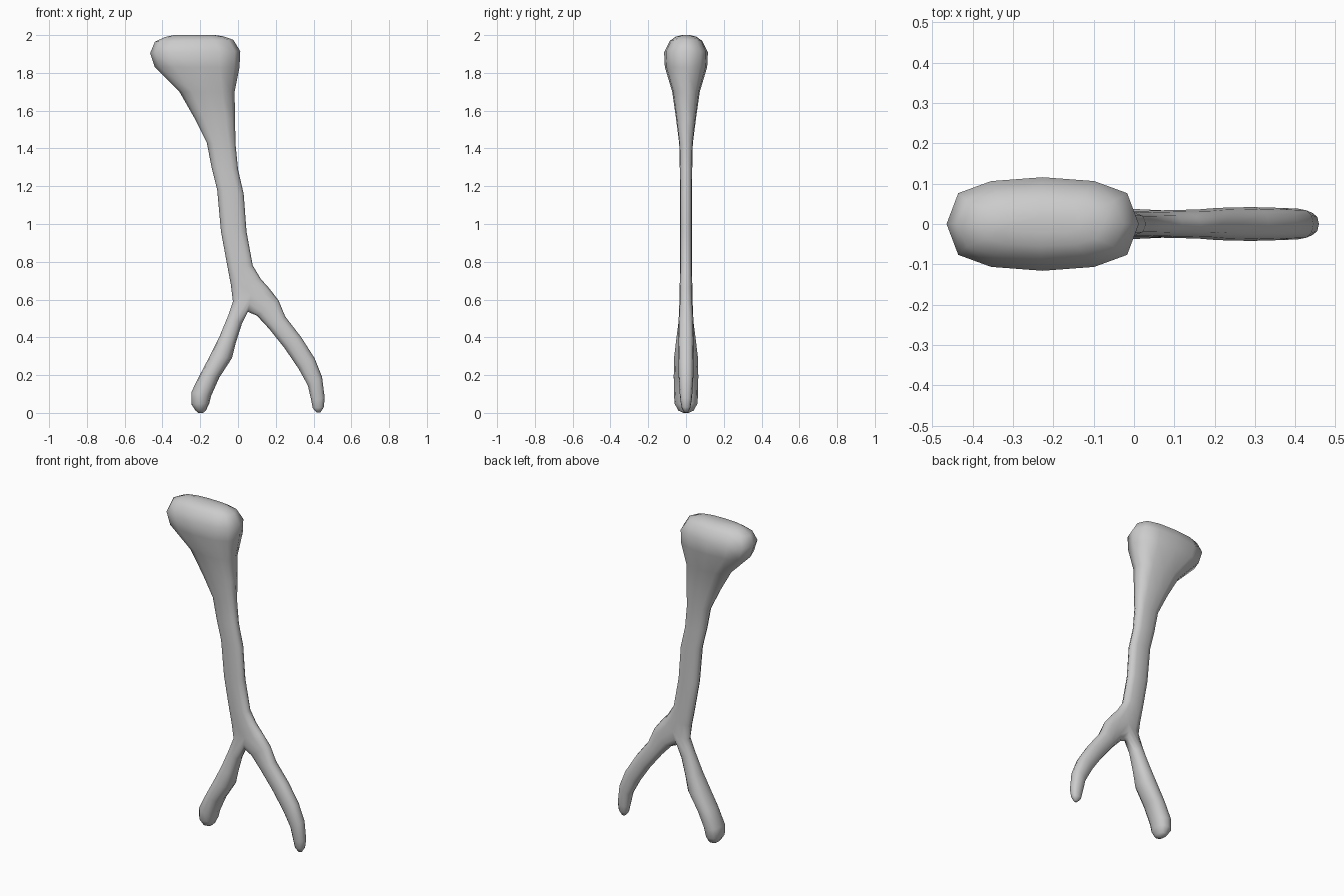
import bpy, bmesh
from math import cos, sin, pi, copysign

if "Cube" in bpy.data.objects:
    bpy.data.objects.remove(bpy.data.objects["Cube"])

N = 12
bm = bmesh.new()


def spow(v, p):
    return copysign(abs(v) ** p, v) if abs(v) > 1e-6 else 0.0


def ring(sec, px, py):
    """Rounded cross-section between a left and right outline point, with half depth d."""
    lx, lz, rx, rz, d = sec
    verts = []
    for i in range(N):
        a = 2 * pi * i / N
        t = (1 + spow(cos(a), px)) / 2
        verts.append(bm.verts.new((lx + (rx - lx) * t, d * spow(sin(a), py),
                                   lz + (rz - lz) * t)))
    return verts


def bridge(a, b):
    for i in range(N):
        j = (i + 1) % N
        bm.faces.new((a[i], a[j], b[j], b[i]))


def loft(start, sections, px, py):
    last = start
    for s in sections:
        r = ring(s, px, py)
        if last:
            bridge(last, r)
        else:
            bm.faces.new(r)
        last = r
    return last


# Flared head tapering into the upper shaft
head = loft(None, [
    (-.34, 2.0, -.12, 2.0, .02),
    (-.385, 1.99, -.075, 1.993, .055),
    (-.44, 1.965, -.025, 1.975, .085),
    (-.465, 1.905, .012, 1.915, .116),
    (-.44, 1.83, .008, 1.83, .112),
    (-.31, 1.70, -.018, 1.70, .073),
    (-.23, 1.56, -.016, 1.56, .053),
    (-.165, 1.43, -.013, 1.42, .036)], .9, .6)

# Shaft down to the ring where the legs split
fork = loft(head, [
    (-.14, 1.30, 0, 1.29, .033),
    (-.11, 1.18, .03, 1.16, .032),
    (-.09, .96, .045, .96, .031),
    (-.055, .77, .078, .78, .032),
    (-.038, .68, .12, .71, .033),
    (-.027, .59, .165, .66, .034)], .9, .65)

# Saddle across the crotch, shared by both legs
top = fork[3].co.copy()
saddle = []
for k in range(1, 6):
    a = pi * k / 6
    saddle.append(bm.verts.new((top.x + (.052 - top.x) * sin(a), top.y * cos(a),
                                top.z + (.535 - top.z) * sin(a))))
right_start = fork[0:4] + saddle + fork[9:12]
back = saddle[::-1]
left_start = back[2:5] + fork[3:10] + back[0:2]

# Left leg
left_end = loft(left_start, [
    (-.05, .52, .02, .47, .038),
    (-.10, .40, -.012, .37, .052),
    (-.15, .30, -.032, .29, .063),
    (-.20, .205, -.10, .185, .065),
    (-.247, .11, -.142, .09, .064),
    (-.247, .045, -.152, .05, .06),
    (-.225, .012, -.17, .012, .04),
    (-.21, 0, -.185, 0, .015)], .9, .8)
bm.faces.new(left_end[::-1])

# Right leg
right_end = loft(right_start, [
    (.10, .515, .215, .595, .036),
    (.165, .445, .25, .51, .040),
    (.245, .345, .335, .40, .042),
    (.32, .235, .405, .29, .040),
    (.37, .145, .445, .19, .038),
    (.388, .065, .459, .08, .031),
    (.396, .025, .454, .03, .023),
    (.415, .003, .437, .003, .010)], .9, .8)
bm.faces.new(right_end[::-1])

bmesh.ops.recalc_face_normals(bm, faces=bm.faces)
mesh = bpy.data.meshes.new("forked_bone")
bm.to_mesh(mesh)
bm.free()
mesh.polygons.foreach_set("use_smooth", [True] * len(mesh.polygons))
obj = bpy.data.objects.new("forked_bone", mesh)
bpy.context.collection.objects.link(obj)
